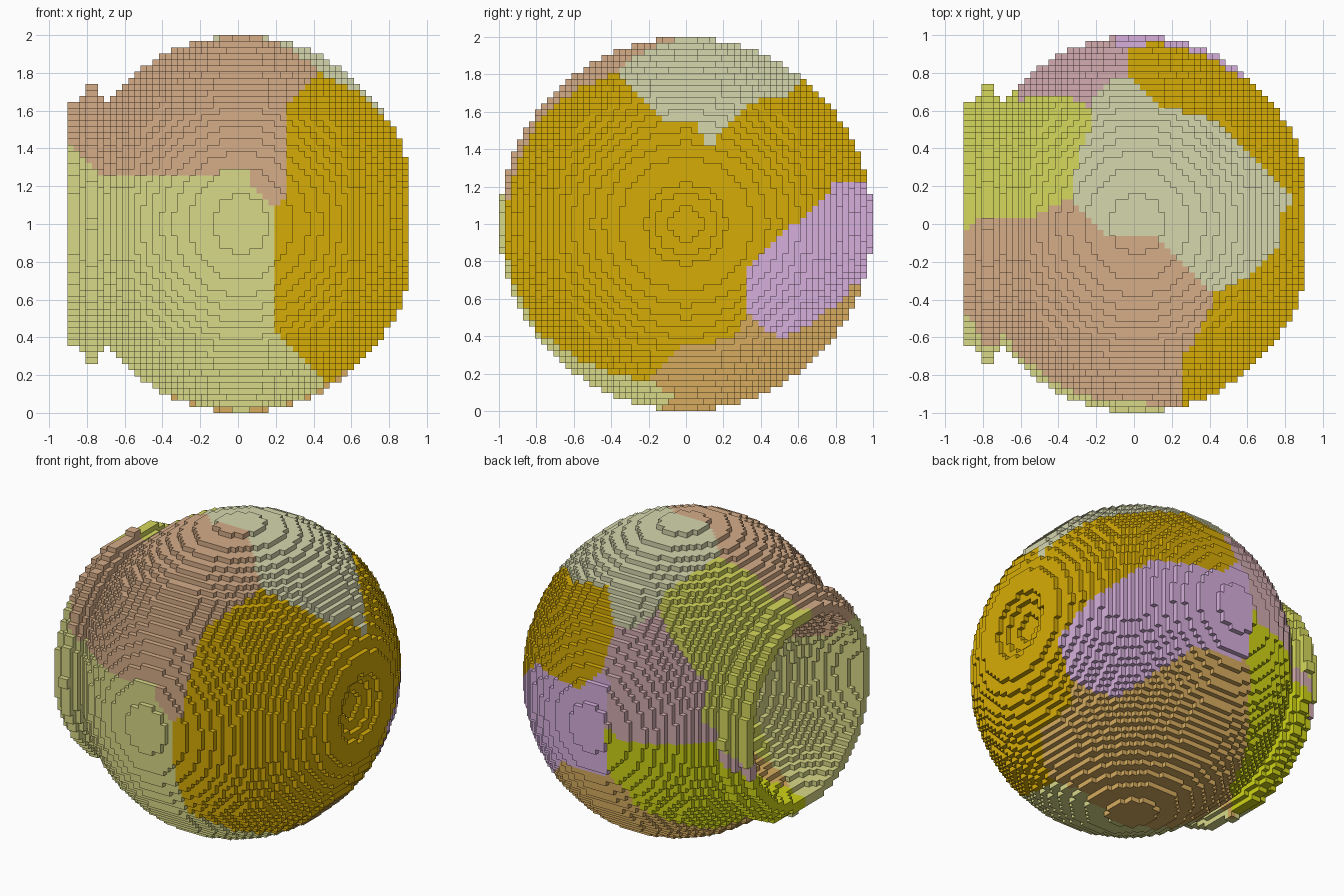
import bpy
import bmesh
from mathutils import Vector

if "Cube" in bpy.data.objects:
    bpy.data.objects.remove(bpy.data.objects["Cube"])

N = 31                 # blocks from centre to surface
H = 1 / N              # block size
MID = Vector((0, 0, 1))


def linear(c):
    c /= 255
    return c / 12.92 if c <= 0.04045 else ((c + 0.055) / 1.055) ** 2.4


def material(name, rgb):
    col = (*[linear(c) for c in rgb], 1)
    m = bpy.data.materials.new(name)
    m.use_nodes = True
    m.diffuse_color = col
    bsdf = m.node_tree.nodes["Principled BSDF"]
    bsdf.inputs["Base Color"].default_value = col
    bsdf.inputs["Roughness"].default_value = 0.9
    return m


PALETTE = {
    "gold": (215, 172, 6), "tan": (214, 173, 136), "khaki": (216, 216, 136),
    "sage": (214, 215, 174), "lilac": (214, 176, 220), "dusky pink": (212, 172, 176),
    "olive": (214, 216, 92), "yellow green": (207, 212, 22), "bronze": (215, 172, 95),
}
NAMES = list(PALETTE)

# Centres of the colour patches; each block takes the nearest one
PATCHES = [
    ("gold", (.82, -.44, 1.06)), ("gold", (.39, .71, 1.50)),
    ("tan", (-.30, -.48, 1.70)), ("khaki", (-.42, -.76, .82)),
    ("sage", (.28, .36, 1.87)), ("lilac", (.25, 1.08, .95)),
    ("dusky pink", (-.45, .81, 1.20)), ("olive", (-.76, .54, 1.27)),
    ("yellow green", (-.42, .80, .71)), ("bronze", (.01, .69, .38)),
]
PATCHES = [(NAMES.index(n), Vector(p)) for n, p in PATCHES]


def centre(i, j, k):
    return Vector((i + .5, j + .5, k + .5)) * H + MID


def patch(p):
    return min(PATCHES, key=lambda s: max(abs(c) for c in p - s[1]))[0]


def ball(p, x, r, stretch=1):
    q = p - Vector((x, 0, 1))
    q.x /= stretch
    return q.length < r


def solid(p):
    # Deep bowl at -x and small dimple at +x
    if abs(p.x) > 28 * H or ball(p, -1, .6) or ball(p, 1.136, .326):
        return False
    # Collar of the bowl with a ridge around it
    around = (p.y ** 2 + (p.z - 1) ** 2) ** .5
    if p.x < -.66 and around < max(.65, .746 - 1.2 * abs(p.x + .774)):
        return True
    # Slightly flattened ball
    return ball(p, .016, .9958, .937)


span = range(-N, N)
blocks = {(i, j, k) for i in span for j in span for k in span
          if solid(centre(i, j, k))}

# Skin the blocks: one quad wherever a block meets empty space
bm = bmesh.new()
corners = {}


def corner(key):
    if key not in corners:
        corners[key] = bm.verts.new(Vector(key) * H + MID)
    return corners[key]


for cell in blocks:
    colour = None
    for axis in range(3):
        u, v = (axis + 1) % 3, (axis + 2) % 3
        for side in (0, 1):
            near = list(cell)
            near[axis] += 2 * side - 1
            if tuple(near) in blocks:
                continue
            if colour is None:
                colour = patch(centre(*cell))
            quad = []
            for a, b in ((0, 0), (1, 0), (1, 1), (0, 1)):
                c = list(cell)
                c[axis] += side
                c[u] += a
                c[v] += b
                quad.append(corner(tuple(c)))
            face = bm.faces.new(quad if side else quad[::-1])
            face.material_index = colour

mesh = bpy.data.meshes.new("block_ball")
bm.to_mesh(mesh)
bm.free()
for name, rgb in PALETTE.items():
    mesh.materials.append(material(name, rgb))
obj = bpy.data.objects.new("block_ball", mesh)
bpy.context.collection.objects.link(obj)
